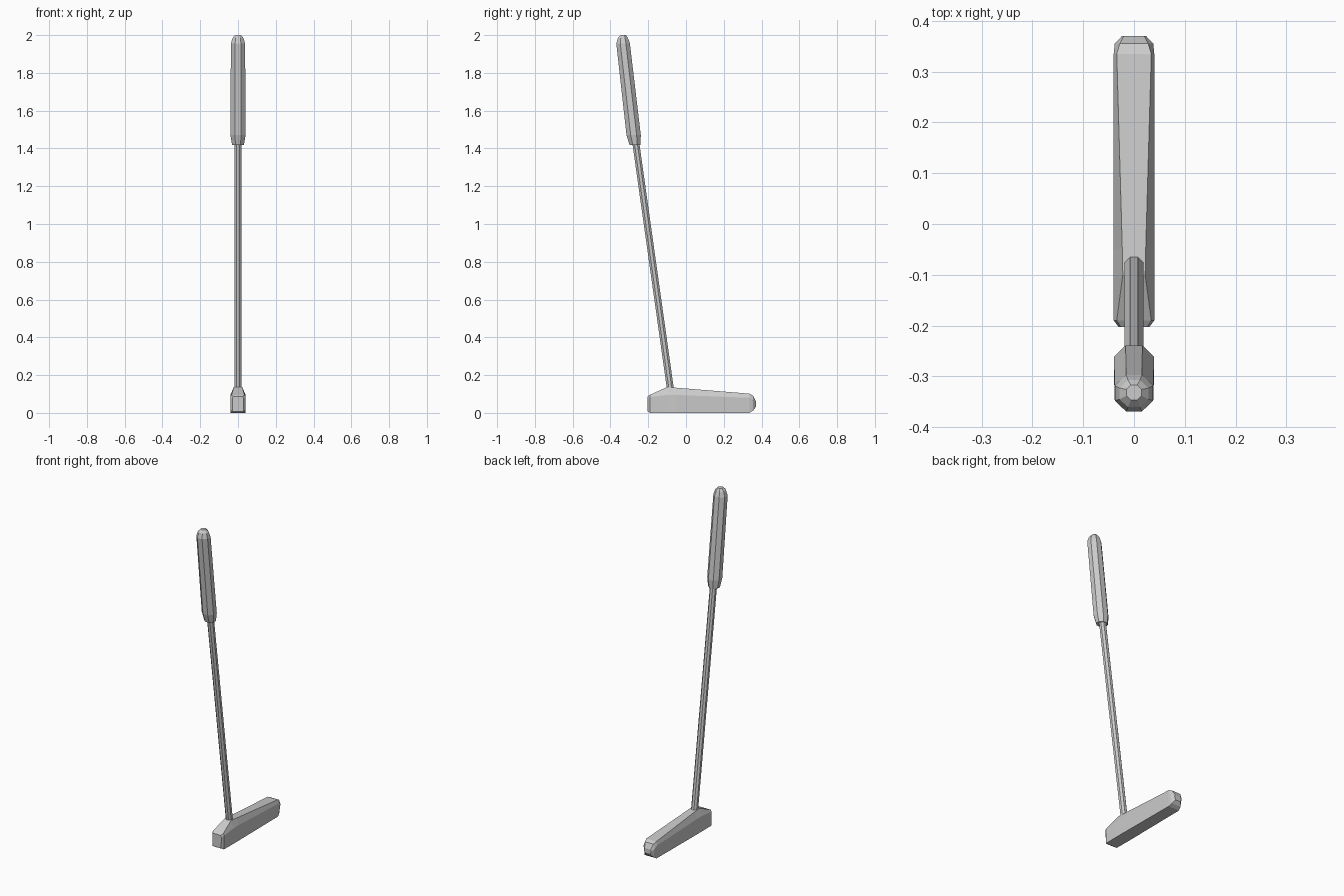
import bpy, bmesh, math

if "Cube" in bpy.data.objects:
    bpy.data.objects.remove(bpy.data.objects["Cube"])


def loft(name, rings):
    """Skin a closed, flat-shaded solid through matching rings of points."""
    bm = bmesh.new()
    loops = [[bm.verts.new(p) for p in ring] for ring in rings]
    n = len(loops[0])
    for a, b in zip(loops, loops[1:]):
        for i in range(n):
            j = (i + 1) % n
            bm.faces.new((a[i], a[j], b[j], b[i]))
    bm.faces.new(loops[0][::-1])
    bm.faces.new(loops[-1])
    bmesh.ops.recalc_face_normals(bm, faces=bm.faces[:])
    mesh = bpy.data.meshes.new(name)
    bm.to_mesh(mesh)
    bm.free()
    obj = bpy.data.objects.new(name, mesh)
    bpy.context.collection.objects.link(obj)
    return obj


def head_ring(y, z_low, z_mid, z_top, w_low, w_mid, w_top):
    half = [(w_low, z_low), (w_mid, z_mid), (w_top, z_top)]
    return [(x, y, z) for x, z in half] + [(-x, y, z) for x, z in half[::-1]]


def round_ring(z, y, rx, ry, sides, turn=0.0):
    angles = [2 * math.pi * i / sides + turn for i in range(sides)]
    return [(rx * math.cos(a), y + ry * math.sin(a), z) for a in angles]


# Club head: long bevelled block, highest under the shaft
loft("putter_head", [
    head_ring(-0.203, 0.008, 0.075, 0.087, 0.028, 0.030, 0.026),
    head_ring(-0.190, 0.0, 0.085, 0.096, 0.038, 0.040, 0.034),
    head_ring(-0.100, 0.0, 0.095, 0.137, 0.039, 0.040, 0.022),
    head_ring(-0.050, 0.0, 0.095, 0.133, 0.039, 0.040, 0.023),
    head_ring(0.335, 0.0, 0.080, 0.102, 0.036, 0.040, 0.034),
    head_ring(0.355, 0.012, 0.068, 0.092, 0.030, 0.038, 0.028),
    head_ring(0.370, 0.032, 0.050, 0.062, 0.018, 0.024, 0.020),
])

# Shaft: slim tilted tube
loft("shaft", [
    round_ring(0.115, -0.081, 0.020, 0.020, 8, math.pi / 8),
    round_ring(1.46, -0.270, 0.020, 0.020, 8, math.pi / 8),
])

# Grip: faceted handle with bevelled ends
t = math.pi / 8
loft("grip", [
    round_ring(1.418, -0.270, 0.034, 0.031, 8, t),
    round_ring(1.47, -0.277, 0.043, 0.041, 8, t),
    round_ring(1.955, -0.333, 0.041, 0.039, 8, t),
    round_ring(1.985, -0.334, 0.031, 0.029, 8, t),
    round_ring(2.0, -0.332, 0.016, 0.016, 8, t),
])
